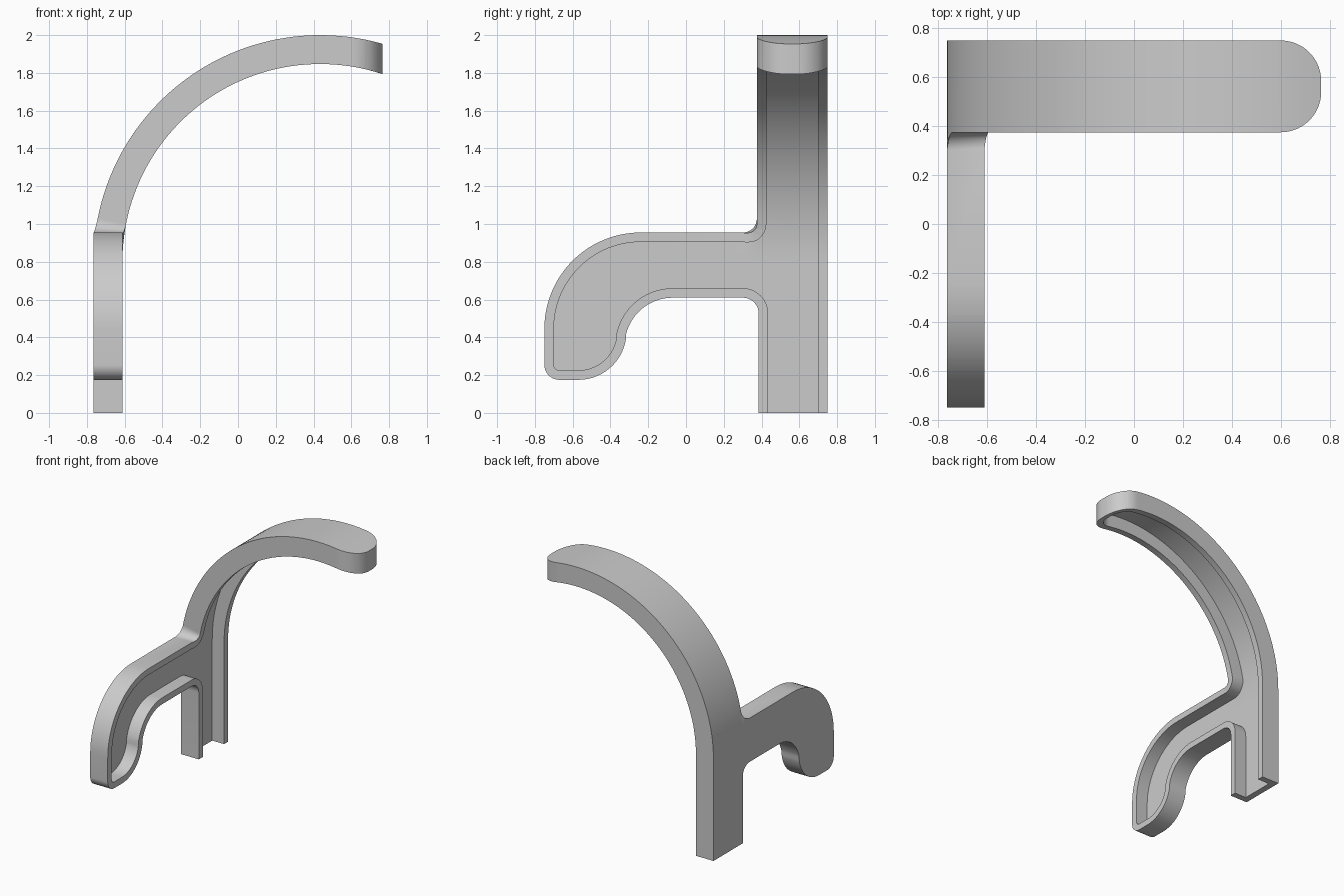
import bpy, bmesh, math
from mathutils import Vector

cube = bpy.data.objects.get("Cube")
if cube:
    bpy.data.objects.remove(cube)

WALL, DEPTH = 0.05, 0.153            # rim thickness, channel depth
RADIUS, BEND_X, BEND_Z = 1.2, 0.435, 0.8   # arch radius and centre
CROWN = BEND_Z + RADIUS * math.pi / 2      # flat height that lands on the arch top
TIP = CROWN + 0.33


def arc(y, z, r, start, end, n=14):
    angles = [math.radians(start + (end - start) * i / n) for i in range(n + 1)]
    return [Vector((y + r * math.cos(a), z + r * math.sin(a))) for a in angles]


def inset(path, dist):
    """Offset an open path to its left by a mitred distance."""
    edges = [(b - a).normalized() for a, b in zip(path, path[1:])]
    normals = [Vector((-e.y, e.x)) for e in edges]
    result = []
    for i, p in enumerate(path):
        a, b = normals[max(i - 1, 0)], normals[min(i, len(normals) - 1)]
        result.append(p + (a + b) * dist / (1 + a.dot(b)))
    return result


def bend(co):
    """Roll the flat upright over into the arch, leaving the hook flat."""
    d, y, s = co
    flat = Vector((BEND_X - RADIUS + d, y, s))
    if s <= BEND_Z:
        return flat
    r = RADIUS - d
    if s <= CROWN:
        a = (s - BEND_Z) / RADIUS
        bent = Vector((BEND_X - r * math.cos(a), y, BEND_Z + r * math.sin(a)))
    else:
        run = s - CROWN
        bent = Vector((BEND_X + run, y, BEND_Z + math.sqrt(r * r - run * run)))
    return flat.lerp(bent, min(max((y - 0.3) / 0.075, 0), 1))


# Flat outline: back edge, rounded tip, front edge, hook, lower leg
corner = 0.165
outer = [Vector((0.75, 0))]
outer += arc(0.75 - corner, TIP - corner, corner, 0, 90)
outer += arc(0.375 + corner, TIP - corner, corner, 90, 180)
outer += arc(0.3, 1.03, 0.075, 0, -90)
outer += arc(-0.24, 0.445, 0.51, 90, 180, 24)
outer += arc(-0.67, 0.255, 0.08, 180, 270)
outer += arc(-0.57, 0.43, 0.255, 270, 351)
outer += arc(-0.07, 0.355, 0.255, 167, 90)
outer += arc(0.3, 0.525, 0.085, 90, 0)
outer.append(Vector((0.385, 0)))
inner = inset(outer, WALL)

# Channel: back skin, outer wall, rim, inner wall, floor, open foot
bm = bmesh.new()


def ring(path, d):
    return [bm.verts.new((d, p.x, p.y)) for p in path]


loops = [ring(outer, 0), ring(outer, DEPTH), ring(inner, DEPTH), ring(inner, WALL)]
for a, b in zip(loops, loops[1:]):
    for i in range(len(outer) - 1):
        bm.faces.new((a[i], a[i + 1], b[i + 1], b[i]))
bm.faces.new(loops[0])
bm.faces.new(loops[-1])
bm.faces.new([l[0] for l in loops] + [l[-1] for l in reversed(loops)])
bmesh.ops.recalc_face_normals(bm, faces=bm.faces[:])
bmesh.ops.triangulate(bm, faces=bm.faces[:])

# Cross cuts so the arch bends smoothly
CUTS = 48
for i in range(CUTS):
    height = BEND_Z + (TIP - BEND_Z) * i / CUTS
    bmesh.ops.bisect_plane(bm, geom=bm.verts[:] + bm.edges[:] + bm.faces[:], dist=1e-5,
                           plane_co=(0, 0, height), plane_no=(0, 0, 1))
for v in bm.verts:
    v.co = bend(v.co)

mesh = bpy.data.meshes.new("hook_bracket")
bm.to_mesh(mesh)
bm.free()
bracket = bpy.data.objects.new("hook_bracket", mesh)
bpy.context.collection.objects.link(bracket)

# Plain grey finish
grey = bpy.data.materials.new("light_grey")
grey.use_nodes = True
grey.diffuse_color = (0.6, 0.6, 0.6, 1)
grey.node_tree.nodes["Principled BSDF"].inputs["Base Color"].default_value = (0.6, 0.6, 0.6, 1)
mesh.materials.append(grey)

bpy.context.view_layer.objects.active = bracket
bracket.select_set(True)
bpy.ops.object.shade_smooth_by_angle(angle=math.radians(30))
